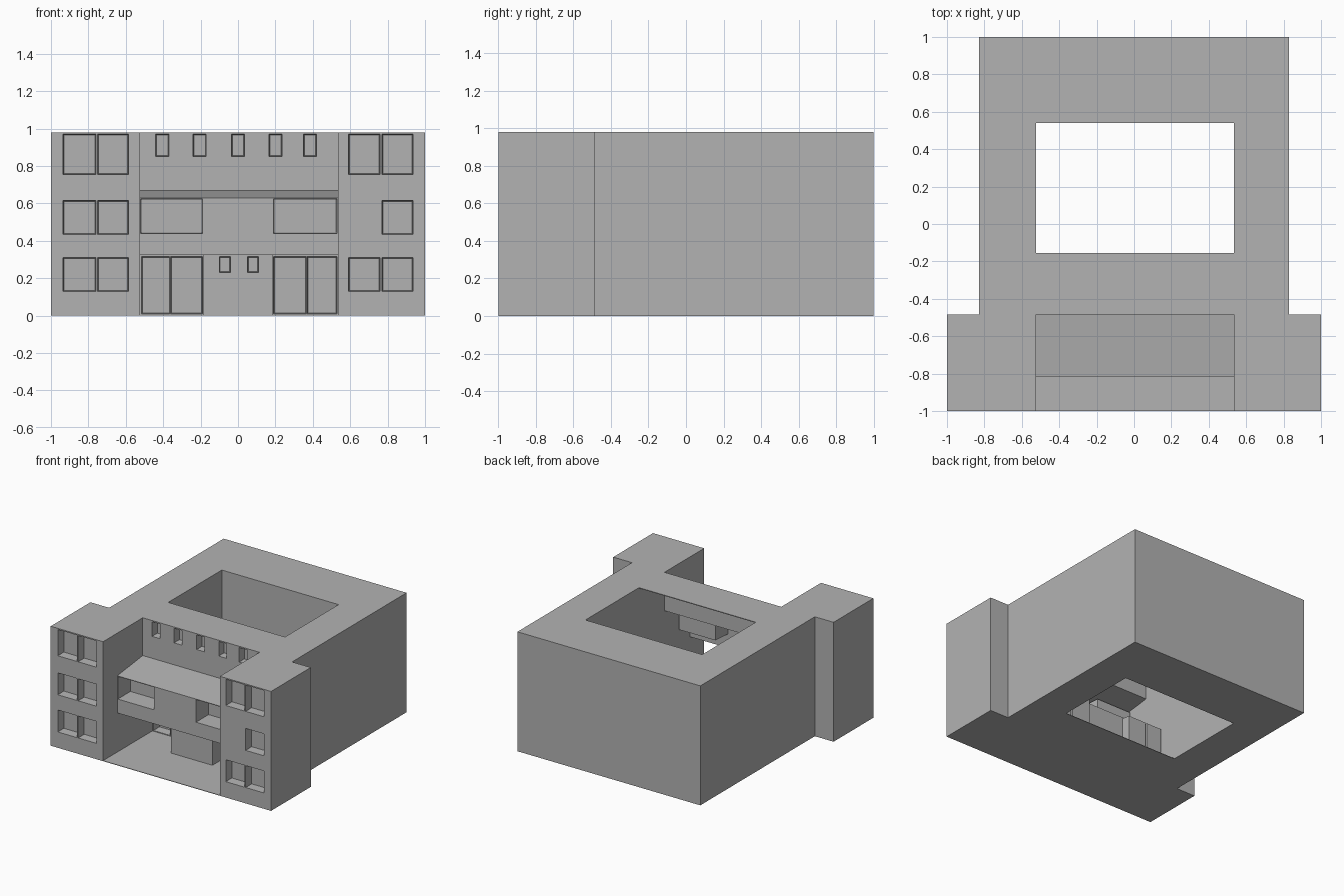
import bpy
import bmesh

cube = bpy.data.objects.get("Cube")
if cube:
    bpy.data.objects.remove(cube, do_unlink=True)

GREY = (0.45, 0.45, 0.45, 1.0)
stone = bpy.data.materials.new("plain grey")
stone.use_nodes = True
stone.diffuse_color = GREY
stone.node_tree.nodes["Principled BSDF"].inputs["Base Color"].default_value = GREY

# Shared levels and lines of the building
TOP = 0.98
LEFT, RIGHT = -0.525, 0.535
WING = -0.485
YARD_FRONT, YARD_BACK = -0.155, 0.54
FLOOR_LINE = 0.325
EAVE, RIDGE = 0.63, 0.67


def finish(name, bm):
    bmesh.ops.remove_doubles(bm, verts=bm.verts, dist=0.0001)
    mesh = bpy.data.meshes.new(name)
    bm.to_mesh(mesh)
    bm.free()
    mesh.materials.append(stone)
    obj = bpy.data.objects.new(name, mesh)
    bpy.context.scene.collection.objects.link(obj)
    return obj


def add_face(bm, points):
    return bm.faces.new([bm.verts.new(p) for p in points])


def prism(name, outline, z0, z1):
    """Extrude a flat outline upwards."""
    bm = bmesh.new()
    base = add_face(bm, [(x, y, z0) for x, y in outline])
    grown = bmesh.ops.extrude_face_region(bm, geom=[base], use_keep_orig=True)
    for v in grown["geom"]:
        if isinstance(v, bmesh.types.BMVert):
            v.co.z = z1
    bmesh.ops.recalc_face_normals(bm, faces=bm.faces)
    return finish(name, bm)


def rectangle(x0, x1, y0, y1):
    return [(x0, y0), (x1, y0), (x1, y1), (x0, y1)]


def ring(x0, x1, z0, z1, y):
    return [(x0, y, z0), (x1, y, z0), (x1, y, z1), (x0, y, z1)]


def recessed_wall(name, x0, x1, z0, z1, y, openings=(), depth=0.07, back=None):
    """Front-facing wall with sunken openings; back closes it into a block."""
    bm = bmesh.new()
    xs = sorted({x0, x1, *(v for o in openings for v in o[:2])})
    zs = sorted({z0, z1, *(v for o in openings for v in o[2:])})
    for xa, xb in zip(xs, xs[1:]):
        for za, zb in zip(zs, zs[1:]):
            cx, cz = (xa + xb) / 2, (za + zb) / 2
            if not any(a < cx < b and c < cz < d for a, b, c, d in openings):
                add_face(bm, ring(xa, xb, za, zb, y))
    # Slightly tapered reveals and panes
    t = 0.005
    for a, b, c, d in openings:
        front = ring(a, b, c, d, y)
        inner = ring(a + t, b - t, c + t, d - t, y + depth)
        add_face(bm, inner)
        for i in range(4):
            j = (i + 1) % 4
            add_face(bm, [front[i], front[j], inner[j], inner[i]])
    if back is not None:
        front, rear = ring(x0, x1, z0, z1, y), ring(x0, x1, z0, z1, back)
        add_face(bm, rear[::-1])
        for i in range(4):
            j = (i + 1) % 4
            add_face(bm, [front[j], front[i], rear[i], rear[j]])
    return finish(name, bm)


# Main building around the courtyard: two sides and the back
prism("main_block", [(-0.83, WING), (LEFT, WING), (LEFT, YARD_BACK),
                     (RIGHT, YARD_BACK), (RIGHT, WING), (0.83, WING),
                     (0.83, 1), (-0.83, 1)], 0, TOP)
prism("front_wing_roof", rectangle(LEFT, RIGHT, WING, YARD_FRONT), TOP - 0.006, TOP)
prism("ground_floor", rectangle(LEFT, RIGHT, -1, YARD_FRONT), 0, 0.004)

# Corner towers with paired windows on three storeys
storeys = [(0.13, 0.31), (0.435, 0.615), (0.755, 0.97)]
left_windows = [(a, b, c, d) for c, d in storeys
                for a, b in ((-0.935, -0.76), (-0.75, -0.585))]
right_windows = [(a, b, c, d) for c, d in storeys
                 for a, b in ((0.59, 0.76), (0.77, 0.935))]
right_windows.pop(2)
recessed_wall("right_tower", -1, LEFT, 0, TOP, -1, left_windows, back=WING)
recessed_wall("left_tower", RIGHT, 1, 0, TOP, -1, right_windows, back=WING)

# Upper wall with a row of small windows
small = [(x - 0.035, x + 0.035, 0.85, 0.97) for x in (-0.405, -0.205, 0, 0.2, 0.385)]
recessed_wall("upper_wall", LEFT, RIGHT, RIDGE, TOP, WING, small, depth=0.06)

# Projecting middle storey with two wide openings
wide = [(-0.52, -0.19, 0.44, 0.625), (0.19, 0.53, 0.44, 0.625)]
recessed_wall("middle_storey", LEFT, RIGHT, FLOOR_LINE, EAVE, -0.815, wide, depth=0.155)

# Sloping canopy over the middle storey
bm = bmesh.new()
add_face(bm, [(LEFT, -0.815, EAVE), (RIGHT, -0.815, EAVE),
              (RIGHT, WING, RIDGE), (LEFT, WING, RIDGE)])
canopy = finish("canopy", bm)
thick = canopy.modifiers.new("thickness", "SOLIDIFY")
thick.thickness = 0.005

# Ground floor wall with tall glazed doors
doors = [(a, b, 0.01, 0.315) for a, b in
         ((-0.515, -0.365), (-0.36, -0.19), (0.19, 0.365), (0.37, 0.53))]
recessed_wall("door_wall", LEFT, RIGHT, 0, FLOOR_LINE, -0.36, doors, depth=0.07)

# Entrance block between the doors
peepholes = [(-0.1, -0.04, 0.23, 0.315), (0.05, 0.11, 0.23, 0.315)]
recessed_wall("entrance_block", -0.188, 0.188, 0, FLOOR_LINE, -0.6, peepholes,
              depth=0.05, back=-0.36)
